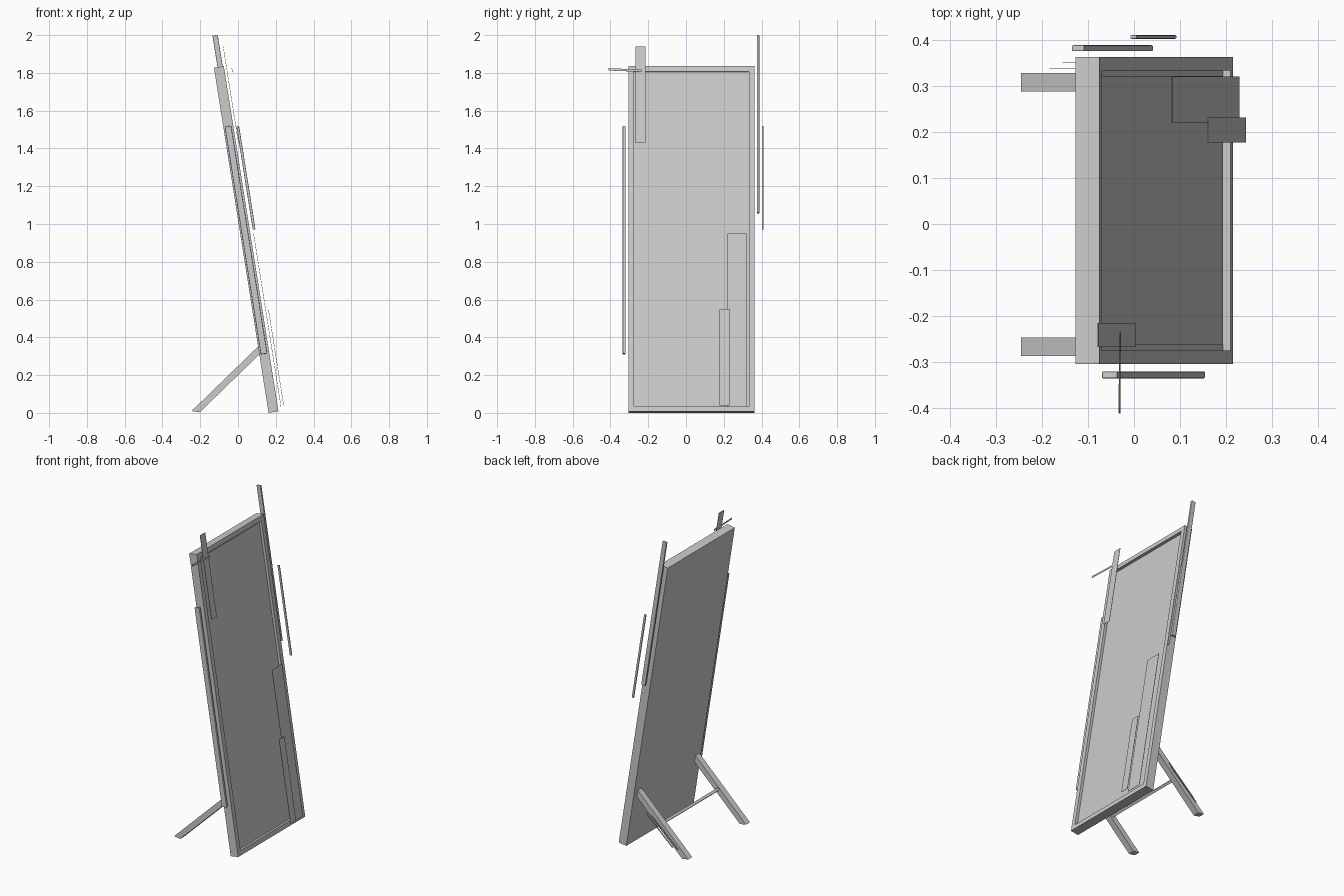
import bpy, bmesh, math
from mathutils import Matrix, Vector

if "Cube" in bpy.data.objects:
    bpy.data.objects.remove(bpy.data.objects["Cube"], do_unlink=True)

# Leaning frame space: x = out of the glass, y = across, z = up the panel
LEAN = Matrix.Translation((0.162, 0, 0)) @ Matrix.Rotation(math.radians(-9), 4, 'Y')


def finish(name, bm, matrix=Matrix()):
    bmesh.ops.recalc_face_normals(bm, faces=bm.faces)
    mesh = bpy.data.meshes.new(name)
    bm.to_mesh(mesh)
    bm.free()
    obj = bpy.data.objects.new(name, mesh)
    obj.matrix_world = matrix
    bpy.context.collection.objects.link(obj)
    return obj


def box_mesh(x, y, z):
    bm = bmesh.new()
    bmesh.ops.create_cube(bm, size=1)
    for v in bm.verts:
        v.co = Vector([r[0] + (c + 0.5) * (r[1] - r[0]) for r, c in zip((x, y, z), v.co)])
    return bm


def box(name, x, y, z, matrix=LEAN):
    return finish(name, box_mesh(x, y, z), matrix)


def prism(name, outline, y0, y1):
    """Extrude an (x, z) outline along y."""
    bm = bmesh.new()
    face = bm.faces.new([bm.verts.new((x, y0, z)) for x, z in outline])
    ext = bmesh.ops.extrude_face_region(bm, geom=[face], use_keep_orig=True)
    verts = [g for g in ext["geom"] if isinstance(g, bmesh.types.BMVert)]
    bmesh.ops.translate(bm, verts=verts, vec=(0, y1 - y0, 0))
    return finish(name, bm)


# Frame: a slab with its front face inset and recessed
DEPTH, HEIGHT, BORDER, RECESS = 0.053, 1.85, 0.042, 0.017
Y0, Y1 = -0.304, 0.363
bm = box_mesh((0, DEPTH), (Y0, Y1), (0, HEIGHT))
bm.normal_update()
front = max(bm.faces, key=lambda f: f.normal.x)
bmesh.ops.inset_region(bm, faces=[front], thickness=BORDER)
bmesh.ops.inset_individual(bm, faces=[front], thickness=0, depth=-RECESS)
finish("frame", bm, LEAN)

# Glass plate seated in the recess
box("mirror_glass", (DEPTH - RECESS, DEPTH - 0.015), (Y0 + BORDER, Y1 - BORDER),
    (BORDER, HEIGHT - BORDER))

# Softened strips floating beside the frame
for name, x, y, z in (
    ("right_side_strip", (0.008, 0.042), (-0.335, -0.320), (0.312, 1.532)),
    ("left_upper_strip", (0.019, 0.047), (0.375, 0.388), (1.066, 2.019)),
    ("left_outer_strip", (0.069, 0.0835), (0.402, 0.410), (0.971, 1.5255)),
):
    strip = box(name, x, y, z)
    bevel = strip.modifiers.new("soft_edges", 'BEVEL')
    bevel.width = 0.003
    bevel.segments = 2

# Thin reflection panels in front of the glass
for name, x, y, z in (
    ("lower_wide_reflection", 0.070, (0.219, 0.320), (0.020, 0.951)),
    ("lower_narrow_reflection", 0.085, (0.177, 0.231), (0.027, 0.543)),
    ("upper_reflection", 0.066, (-0.267, -0.215), (1.437, 1.954)),
):
    box(name, (x - 0.001, x + 0.001), y, z)

# Slightly tilted sliver crossing the upper corner
sliver = Matrix.Translation((-0.031, -0.323, 1.815)) @ LEAN.to_3x3().to_4x4() \
    @ Matrix.Rotation(math.radians(-2.5), 4, 'X')
box("corner_sliver", (-0.001, 0.001), (-0.088, 0.088), (-0.006, 0.006), sliver)

# Rear legs, cut flat at the floor and flush against the frame
leg = [(-0.245, 0.010), (-0.203, 0.003), (0.116, 0.312), (0.107, 0.352)]
for name, y in (("right_rear_leg", -0.266), ("left_rear_leg", 0.308)):
    prism(name, leg, y - 0.02, y + 0.02)

# Crossbar between the legs
bar = Matrix.Translation((-0.05, 0, 0.18)) @ Matrix.Rotation(math.radians(-44), 4, 'Y')
box("leg_crossbar", (-0.008, 0.008), (-0.25, 0.292), (-0.008, 0.008), bar)

# Thin slivers running beside the left leg
for name, y, x0, z0, x1, z1 in (
    ("leg_inner_sliver", 0.338, -0.178, 0.055, 0.010, 0.222),
    ("leg_outer_sliver", 0.350, -0.150, 0.065, 0.035, 0.235),
):
    prism(name, [(x0, z0), (x1, z1), (x1 - 0.005, z1 + 0.006), (x0 - 0.005, z0 + 0.006)],
          y - 0.001, y + 0.001)
